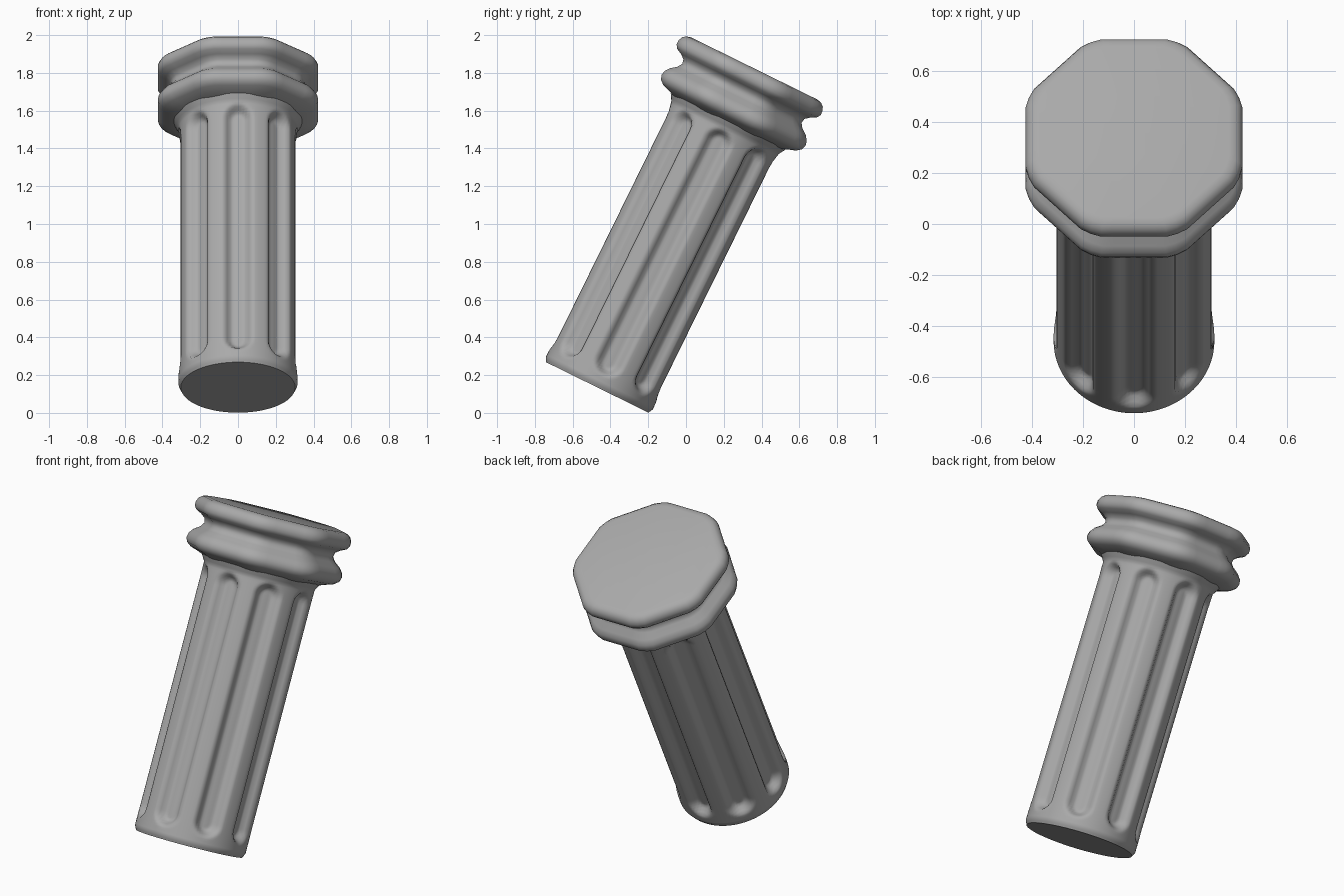
import bpy, bmesh, math

cube = bpy.data.objects.get("Cube")
if cube:
    bpy.data.objects.remove(cube, do_unlink=True)

TILT = math.radians(26.2)
SIDES = 8
STEP = math.tau / SIDES

stone = bpy.data.materials.new("grey_stone")
stone.use_nodes = True
stone.diffuse_color = (0.4, 0.4, 0.4, 1)
stone.node_tree.nodes["Principled BSDF"].inputs["Base Color"].default_value = (0.4, 0.4, 0.4, 1)


def loft(name, levels, radius, segments, crease):
    """Skin rings stacked along the column axis; radius(angle, level) shapes each ring."""
    bm = bmesh.new()
    rings = []
    for level in levels:
        ring = []
        for i in range(segments):
            a = math.tau * i / segments
            r, z = radius(a, level)
            ring.append(bm.verts.new((r * math.cos(a), r * math.sin(a), z)))
        rings.append(ring)
    for low, high in zip(rings, rings[1:]):
        for i in range(segments):
            j = (i + 1) % segments
            bm.faces.new((low[i], low[j], high[j], high[i]))
    bm.faces.new(rings[0][::-1])
    bm.faces.new(rings[-1])
    mesh = bpy.data.meshes.new(name)
    bm.to_mesh(mesh)
    bm.free()
    mesh.materials.append(stone)
    ob = bpy.data.objects.new(name, mesh)
    bpy.context.collection.objects.link(ob)
    # Lean the part backwards with the whole column
    ob.rotation_euler.x = -TILT
    ob.location = (0, -0.47, 0.135)
    bpy.ops.object.select_all(action='DESELECT')
    ob.select_set(True)
    bpy.context.view_layer.objects.active = ob
    bpy.ops.object.shade_smooth_by_angle(angle=math.radians(crease))
    return ob


def face_angle(a):
    """Angle away from the middle of the nearest of the eight sides."""
    return (a + STEP / 2) % STEP - STEP / 2


# Fluted shaft: eight grooves with rounded ends
SHAFT_R, GROOVE_W, GROOVE_D = 0.315, 0.083, 0.05
GROOVE_LOW, GROOVE_HIGH = 0.15, 1.44


def shaft_radius(a, z):
    past_end = max(GROOVE_LOW - z, 0, z - GROOVE_HIGH)
    d = math.hypot(SHAFT_R * face_angle(a), past_end) / GROOVE_W
    t = min(max((1 - d) / 0.55, 0), 1)
    depth = GROOVE_D * t * t * (3 - 2 * t)
    foot = 0.012 * max(0, 1 - z / 0.025)
    flare = 0.03 * max(0, (z - 1.53) / 0.05)
    return SHAFT_R - depth - foot + flare, z


ends = [i * 0.0125 for i in range(14)]
levels = ends + [0.4, 0.8, 1.2] + [1.42 + i * 0.0125 for i in range(13)]
loft("fluted_shaft", levels, shaft_radius, 128, 50)

# Capital: two rounded octagonal rings with a waist between them
profile = [(0.30, 1.555), (0.35, 1.575), (0.395, 1.59), (0.42, 1.61), (0.428, 1.635),
           (0.423, 1.66), (0.405, 1.685), (0.372, 1.71), (0.355, 1.735), (0.36, 1.76),
           (0.385, 1.78), (0.415, 1.795), (0.428, 1.815), (0.428, 1.84), (0.418, 1.862),
           (0.4, 1.876), (0.375, 1.882)]


def capital_radius(a, point):
    r, z = point
    corner = min(1 / math.cos(face_angle(a)), 1.05)
    return r * corner * 0.992, z


loft("octagonal_capital", profile, capital_radius, 64, 50)
